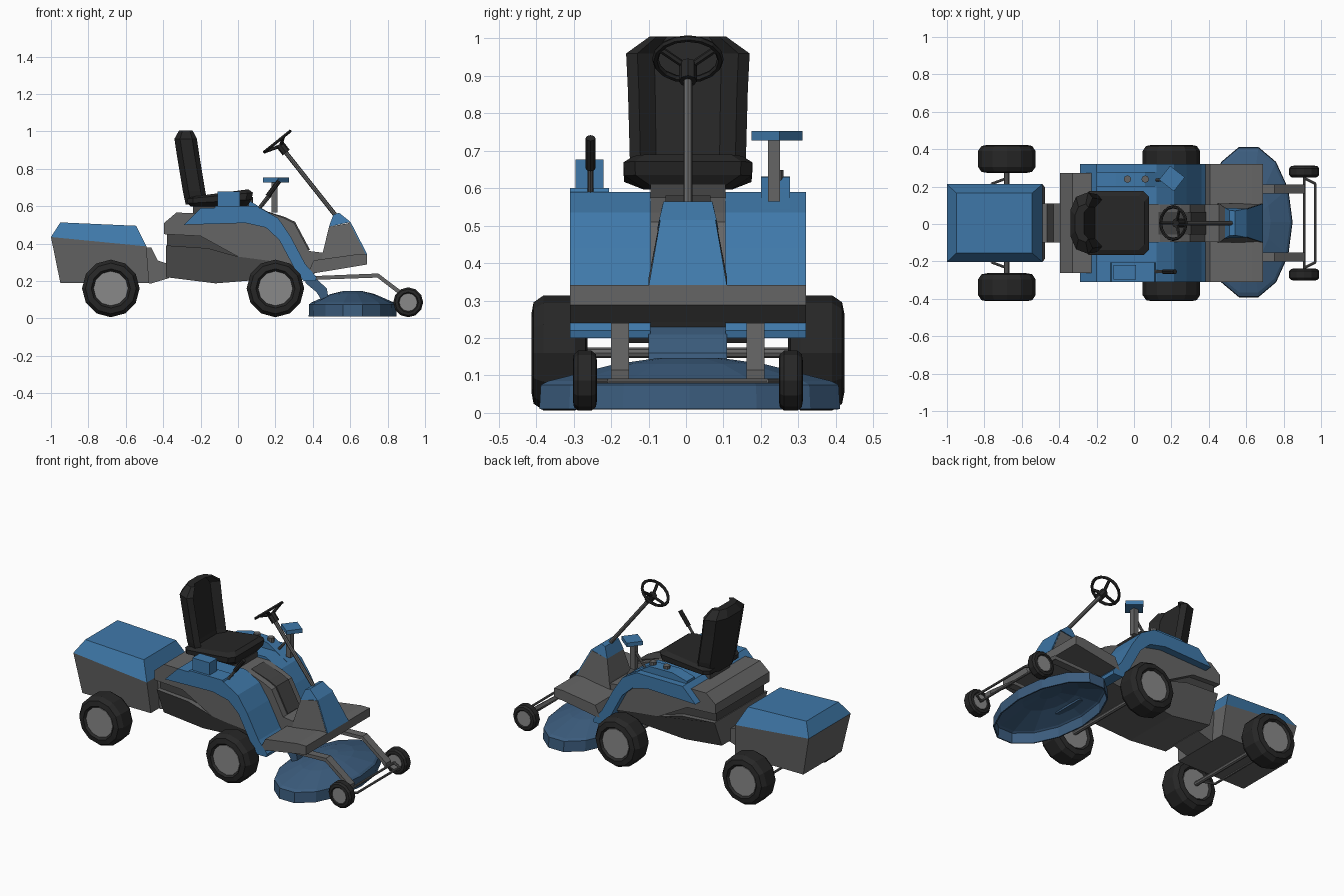
import bpy, bmesh, math
from mathutils import Matrix, Vector

if "Cube" in bpy.data.objects:
    bpy.data.objects.remove(bpy.data.objects["Cube"])

YC = 0.005  # symmetry plane of the machine


def material(name, rgb):
    m = bpy.data.materials.new(name)
    m.diffuse_color = (*rgb, 1)
    m.use_nodes = True
    m.node_tree.nodes["Principled BSDF"].inputs["Base Color"].default_value = m.diffuse_color
    return m


BLUE = material("blue_paint", (0.05, 0.19, 0.40))
DECK = material("deck_blue", (0.045, 0.11, 0.21))
BLACK = material("black_rubber", (0.02, 0.02, 0.02))
GREY = material("grey_panel", (0.13, 0.13, 0.13))
DARK = material("dark_metal", (0.06, 0.06, 0.06))
HUB = material("hub_grey", (0.25, 0.25, 0.25))


def finish(name, bm, mat):
    bmesh.ops.recalc_face_normals(bm, faces=bm.faces)
    me = bpy.data.meshes.new(name)
    bm.to_mesh(me)
    bm.free()
    me.materials.append(mat)
    ob = bpy.data.objects.new(name, me)
    bpy.context.collection.objects.link(ob)
    return ob


def loft(name, rings, mat, cap_start=True):
    """Skin a list of equal-length vertex rings."""
    bm = bmesh.new()
    vs = [[bm.verts.new(p) for p in r] for r in rings]
    n = len(rings[0])
    for a, b in zip(vs, vs[1:]):
        for i in range(n):
            j = (i + 1) % n
            bm.faces.new((a[i], a[j], b[j], b[i]))
    if cap_start:
        bm.faces.new(vs[0])
    bm.faces.new(vs[-1])
    return finish(name, bm, mat)


def slab(name, pts, mat, hw=None):
    """Side profile (x, z[, half width]) extruded both ways from the centre plane."""
    w = [p[2] if len(p) > 2 else hw for p in pts]
    return loft(name, [[(p[0], YC + s * k, p[1]) for p, k in zip(pts, w)] for s in (-1, 1)], mat)


def strip(name, pts, y0, y1, mat):
    return loft(name, [[(x, y, z) for x, z in pts] for y in (y0, y1)], mat)


def box(name, c, size, mat, rot=Matrix()):
    bm = bmesh.new()
    bmesh.ops.create_cube(bm, size=1, matrix=Matrix.Translation(c) @ rot @ Matrix.Diagonal((*size, 1)))
    return finish(name, bm, mat)


def tube(name, pts, r, mat, sides=8):
    """Straight round bars joined along a path."""
    bm = bmesh.new()
    for a, b in zip(pts, pts[1:]):
        a, b = Vector(a), Vector(b)
        d = b - a
        m = Matrix.Translation((a + b) / 2) @ d.to_track_quat('Z', 'Y').to_matrix().to_4x4()
        bmesh.ops.create_cone(bm, cap_ends=True, segments=sides, radius1=r, radius2=r,
                              depth=d.length + r * 0.4, matrix=m)
    return finish(name, bm, mat)


def wheel(name, x, y, r, w):
    def ring(k, t):
        return [(x + k * r * math.sin(i * math.pi / 6), y + t * w, r + 0.006 + k * r * math.cos(i * math.pi / 6))
                for i in range(12)]
    half = [(0.6, 0.40), (0.68, 0.5), (0.88, 0.46), (1.0, 0.28)]
    loft(name + "_tyre", [ring(k, -t) for k, t in half] + [ring(k, t) for k, t in half[::-1]], BLACK)
    loft(name + "_hub", [ring(0.6, -0.43), ring(0.6, 0.43)], HUB)


# wheels and axles
for s, side in ((-1, "left"), (1, "right")):
    wheel("rear_wheel_" + side, -0.68, YC + s * 0.343, 0.154, 0.15)
    wheel("front_wheel_" + side, 0.20, YC + s * 0.343, 0.154, 0.15)
    wheel("caster_wheel_" + side, 0.91, YC + s * 0.275, 0.08, 0.064)
for name, x in (("rear_axle", -0.68), ("front_axle", 0.20)):
    tube(name, [(x, YC - 0.3, 0.16), (x, YC + 0.3, 0.16)], 0.014, GREY)
for name, x0, x1, z in (("rear_frame", -0.68, -0.76, 0.16), ("caster_frame", 0.91, 0.97, 0.085)):
    tube(name, [(x0, YC - 0.30, z), (x0, YC - 0.24, z), (x1, YC - 0.21, z), (x1, YC + 0.21, z),
                (x0, YC + 0.24, z), (x0, YC + 0.30, z)], 0.007, GREY)
tube("caster_axle", [(0.91, YC - 0.26, 0.085), (0.91, YC + 0.26, 0.085)], 0.007, GREY)

# rear engine box with blue lid
def rect(x0, x1, hw, z0, z1):
    return [(x0, YC - hw, z0), (x1, YC - hw, z1), (x1, YC + hw, z1), (x0, YC + hw, z0)]


loft("engine_box", [rect(-0.95, -0.475, 0.19, 0.19, 0.19), rect(-1.0, -0.49, 0.208, 0.435, 0.385)], GREY)
loft("engine_lid", [rect(-1.0, -0.49, 0.208, 0.435, 0.385), rect(-0.95, -0.545, 0.16, 0.513, 0.495)], BLUE)
slab("articulation_joint", [(-0.5, 0.38), (-0.465, 0.38), (-0.43, 0.31), (-0.37, 0.29),
                            (-0.37, 0.215), (-0.47, 0.185), (-0.5, 0.2)], GREY, 0.105)

# main body: upper shell, dark recess, tapered lower shell
slab("body_upper", [(-0.395, 0.45), (-0.395, 0.51), (-0.33, 0.565), (0.1, 0.56), (0.2, 0.5), (0.29, 0.33),
                    (0.3, 0.29), (0.0, 0.33), (-0.2, 0.44)], GREY, 0.268)
slab("body_recess", [(-0.38, 0.37), (-0.38, 0.47), (-0.1, 0.47), (0.05, 0.34), (0.0, 0.31)], DARK, 0.235)
slab("body_lower", [(-0.385, 0.22, 0.19), (-0.385, 0.39, 0.262), (-0.16, 0.375, 0.266), (0.0, 0.33, 0.268),
                    (0.3, 0.29, 0.262), (0.34, 0.225, 0.2), (-0.12, 0.187, 0.18)], GREY)

# blue fenders, one each side, with a bridge under the seat
fender = [(-0.29, 0.5), (-0.2, 0.59), (0.12, 0.59), (0.215, 0.535), (0.28, 0.44), (0.36, 0.29), (0.42, 0.22),
          (0.415, 0.2), (0.35, 0.2), (0.3, 0.27), (0.22, 0.42), (0.15, 0.485), (0.04, 0.51)]
for s, side in ((-1, "left"), (1, "right")):
    strip("fender_" + side, fender, YC + s * 0.1, YC + s * 0.315, BLUE)
slab("fender_bridge", [(-0.29, 0.5), (-0.2, 0.588), (0.05, 0.588), (0.05, 0.5)], BLUE, 0.11)

# centre tunnel, footrest platform and steering cowl
slab("tunnel", [(0.04, 0.575), (0.14, 0.575), (0.25, 0.535), (0.30, 0.51), (0.38, 0.36), (0.46, 0.35),
                (0.46, 0.26), (0.36, 0.22), (0.1, 0.4)], GREY, 0.1)
slab("tunnel_mat", [(0.13, 0.58), (0.25, 0.542), (0.305, 0.516), (0.385, 0.366), (0.36, 0.36), (0.28, 0.5)],
     DARK, 0.06)
slab("footrest_platform", [(0.37, 0.235), (0.405, 0.31), (0.63, 0.342), (0.69, 0.342), (0.69, 0.288)], GREY, 0.315)
slab("steering_cowl", [(0.445, 0.3, 0.105), (0.455, 0.36, 0.105), (0.487, 0.49, 0.08), (0.597, 0.51, 0.075),
                       (0.686, 0.335, 0.105), (0.68, 0.3, 0.105)], GREY)
slab("cowl_cap", [(0.486, 0.49, 0.082), (0.51, 0.555, 0.068), (0.54, 0.565, 0.065), (0.602, 0.515, 0.077)], BLUE)
slab("cowl_front", [(0.59, 0.51, 0.072), (0.602, 0.515, 0.074), (0.691, 0.342, 0.104), (0.67, 0.33, 0.1)], BLUE)

# mower deck: open oval shell with its link
def oval(k, z):
    return [(0.613 + 0.235 * k * math.cos(i * math.pi / 7), 0.01 + 0.412 * k * math.sin(i * math.pi / 7), z)
            for i in range(14)]


deck = loft("mower_deck", [oval(1, 0.01), oval(0.99, 0.075), oval(0.94, 0.085), oval(0.5, 0.13), oval(0.2, 0.147)],
            DECK, cap_start=False)
mod = deck.modifiers.new("shell", 'SOLIDIFY')
mod.thickness = 0.008
slab("deck_link", [(0.36, 0.24), (0.42, 0.21), (0.475, 0.16), (0.485, 0.1), (0.445, 0.1), (0.42, 0.14), (0.36, 0.19)],
     DECK, 0.105)

# bent arms carrying the caster wheels
arm = [(0.38, 0.225), (0.75, 0.24), (0.915, 0.115), (0.91, 0.08), (0.885, 0.11), (0.745, 0.218), (0.38, 0.205)]
for s, side in ((-1, "left"), (1, "right")):
    strip("caster_arm_" + side, arm, YC + s * 0.157, YC + s * 0.205, GREY)

# seat
def pad(x0, x1, hw, z0, z1, c=0.03):
    pts = [(x0 + c, -hw), (x1 - c, -hw), (x1, -hw + c), (x1, hw - c), (x1 - c, hw), (x0 + c, hw), (x0, hw - c),
           (x0, -hw + c)]
    return [(x, YC + y, z0 + (z1 - z0) * (x - x0) / (x1 - x0)) for x, y in pts]


box("seat_mount", (-0.09, YC, 0.585), (0.3, 0.2, 0.05), DARK)
loft("seat_cushion", [pad(-0.25, 0.05, 0.12, 0.597, 0.6), pad(-0.27, 0.072, 0.17, 0.615, 0.635),
                      pad(-0.27, 0.08, 0.172, 0.64, 0.672), pad(-0.25, 0.055, 0.145, 0.65, 0.69)], BLACK)
section = [(0.0, -0.09), (0.04, -0.135), (0.015, -0.165), (-0.05, -0.14), (-0.08, -0.07)]
section += [(x, -y) for x, y in section[::-1]]
levels = [(-0.2, 0.61, 0.88), (-0.215, 0.68, 0.94), (-0.245, 0.86, 0.97), (-0.26, 0.96, 1.0), (-0.267, 1.005, 0.62)]
loft("seat_back", [[(x0 + x * (0.6 if z > 1 else 1), YC + y * k, z) for x, y in section] for x0, z, k in levels], BLACK)

# steering column and wheel
tube("steering_column", [(0.53, YC, 0.54), (0.245, YC, 0.9)], 0.012, GREY)
tube("steering_boss", [(0.255, YC, 0.89), (0.225, YC, 0.928)], 0.024, BLACK)
bpy.ops.mesh.primitive_torus_add(location=(0.21, YC, 0.945), rotation=(0, -0.68, 0), major_segments=16,
                                 minor_segments=6, major_radius=0.087, minor_radius=0.009)
rim = bpy.context.object
rim.name = "steering_wheel_rim"
rim.data.materials.append(BLACK)
tilt = Matrix.Rotation(-0.68, 3, 'Y')
for i in range(3):
    a = math.pi + i * math.tau / 3
    end = Vector((0.21, YC, 0.945)) + tilt @ Vector((0.085 * math.cos(a), 0.085 * math.sin(a), 0))
    tube(f"steering_spoke_{i + 1}", [(0.228, YC, 0.922), end], 0.009, BLACK, 6)

# right console with knobs and display on a post
strip("right_console", [(-0.2, 0.57), (-0.2, 0.605), (-0.1, 0.632), (0.06, 0.63), (0.125, 0.59), (0.2, 0.545),
                        (0.1, 0.55)], 0.2, 0.278, BLUE)
for i, x in enumerate((-0.035, 0.06)):
    tube(f"console_knob_{i + 1}", [(x, 0.24, 0.62), (x, 0.24, 0.645)], 0.02, GREY)
box("display_post", (0.195, 0.235, 0.65), (0.032, 0.032, 0.17), GREY)
tube("display_brace", [(0.11, 0.235, 0.58), (0.2, 0.235, 0.69)], 0.008, GREY)
box("display_panel", (0.203, 0.243, 0.74), (0.10, 0.095, 0.025), BLUE, Matrix.Rotation(math.radians(-38), 4, 'Z'))

# left console, storage box and lever
strip("left_console", [(-0.14, 0.57), (-0.12, 0.6), (0.11, 0.6), (0.13, 0.55)], -0.31, -0.205, BLUE)
box("storage_box", (-0.05, -0.258, 0.633), (0.12, 0.075, 0.088), BLUE)
tube("lever_rod", [(0.09, -0.255, 0.56), (0.165, -0.255, 0.66)], 0.008, GREY)
tube("lever_grip", [(0.16, -0.255, 0.655), (0.218, -0.255, 0.732)], 0.013, BLACK)
